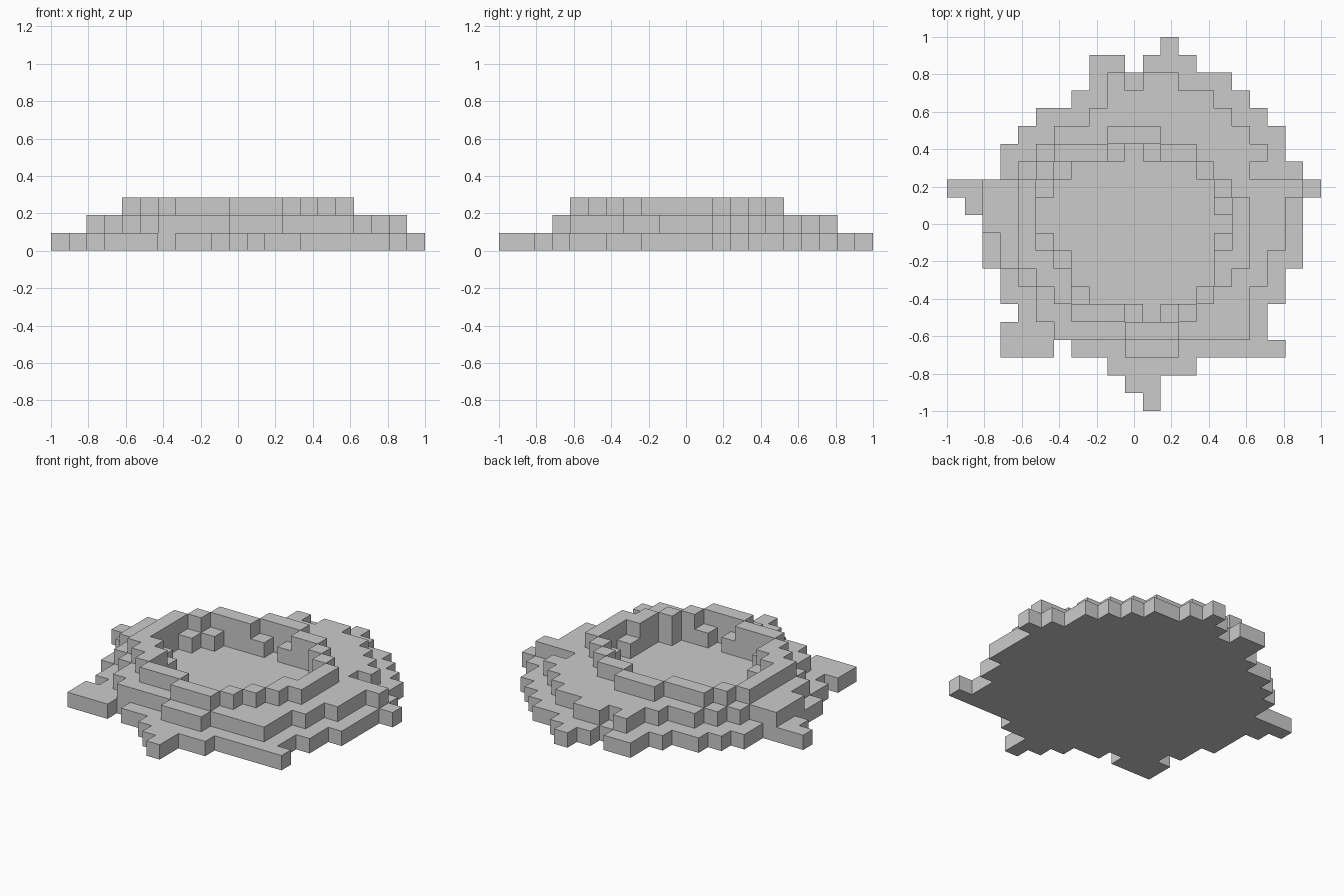
import bpy, bmesh
from mathutils import Vector

if "Cube" in bpy.data.objects:
    bpy.data.objects.remove(bpy.data.objects["Cube"])

N = 21
S = 2 / N   # voxel size

# Each row is (row from the back, first column, last column)
BASE = [(0, 12, 12), (1, 8, 9), (1, 11, 13), (2, 8, 15), (3, 7, 16), (4, 5, 17),
        (5, 4, 18), (6, 3, 18), (7, 3, 19), (8, 0, 20), (9, 1, 19), (10, 2, 19),
        (11, 2, 19), (12, 2, 19), (13, 3, 18), (14, 3, 18), (15, 4, 17), (16, 3, 17),
        (17, 3, 5), (17, 7, 18), (18, 9, 13), (19, 10, 11), (20, 11, 11)]
TERRACE = [(2, 9, 9), (2, 11, 12), (3, 9, 14), (4, 8, 15), (5, 6, 16), (6, 5, 17),
           (7, 4, 16), (8, 2, 19), (9, 2, 18), (10, 2, 18), (11, 3, 18), (12, 3, 17),
           (13, 4, 17), (14, 5, 16), (15, 5, 16), (16, 6, 16), (17, 10, 12)]
RIM = [(5, 9, 11), (6, 6, 13), (7, 5, 14), (8, 4, 15), (9, 4, 16), (10, 4, 16),
       (11, 4, 16), (12, 4, 16), (13, 5, 15), (14, 6, 14), (15, 7, 13), (16, 10, 12)]
HOLE = [(6, 9, 11), (7, 6, 13), (8, 5, 14), (9, 5, 15), (10, 5, 15), (11, 5, 15),
        (12, 6, 14), (13, 7, 14), (14, 7, 13), (15, 10, 12)]
# Single blocks left standing inside the hole, one voxel high
STEPS = [(6, 9, 9), (6, 11, 11), (7, 6, 6), (8, 5, 5), (9, 15, 15), (11, 15, 15),
         (11, 5, 5), (12, 6, 6), (14, 7, 7), (15, 10, 10), (15, 12, 12)]


def cells(runs):
    return {(c, N - 1 - r) for r, a, b in runs for c in range(a, b + 1)}


layers = [cells(BASE),
          cells(TERRACE) - (cells(HOLE) - cells(STEPS)),
          cells(RIM) - cells(HOLE)]
solid = {(x, y, z) for z, layer in enumerate(layers) for x, y in layer}


def build(name, z):
    """Make the outside faces of one voxel layer."""
    bm = bmesh.new()
    for x, y in sorted(layers[z]):
        for axis in range(3):
            for sign in (-1, 1):
                n = Vector((0, 0, 0))
                n[axis] = sign
                if (x + int(n.x), y + int(n.y), z + int(n.z)) in solid:
                    continue
                u = Vector((0, 0, 0))
                u[(axis + 1) % 3] = 0.5
                v = n.cross(u)
                mid = Vector((x + 0.5, y + 0.5, z + 0.5)) + n * 0.5
                quad = [mid - u - v, mid + u - v, mid + u + v, mid - u + v]
                bm.faces.new([bm.verts.new(p * S - Vector((1, 1, 0))) for p in quad])
    bmesh.ops.remove_doubles(bm, verts=bm.verts, dist=S * 0.01)
    mesh = bpy.data.meshes.new(name)
    bm.to_mesh(mesh)
    bm.free()
    bpy.context.collection.objects.link(bpy.data.objects.new(name, mesh))


for z, name in enumerate(("base_slab", "middle_terrace", "crater_rim")):
    build(name, z)
